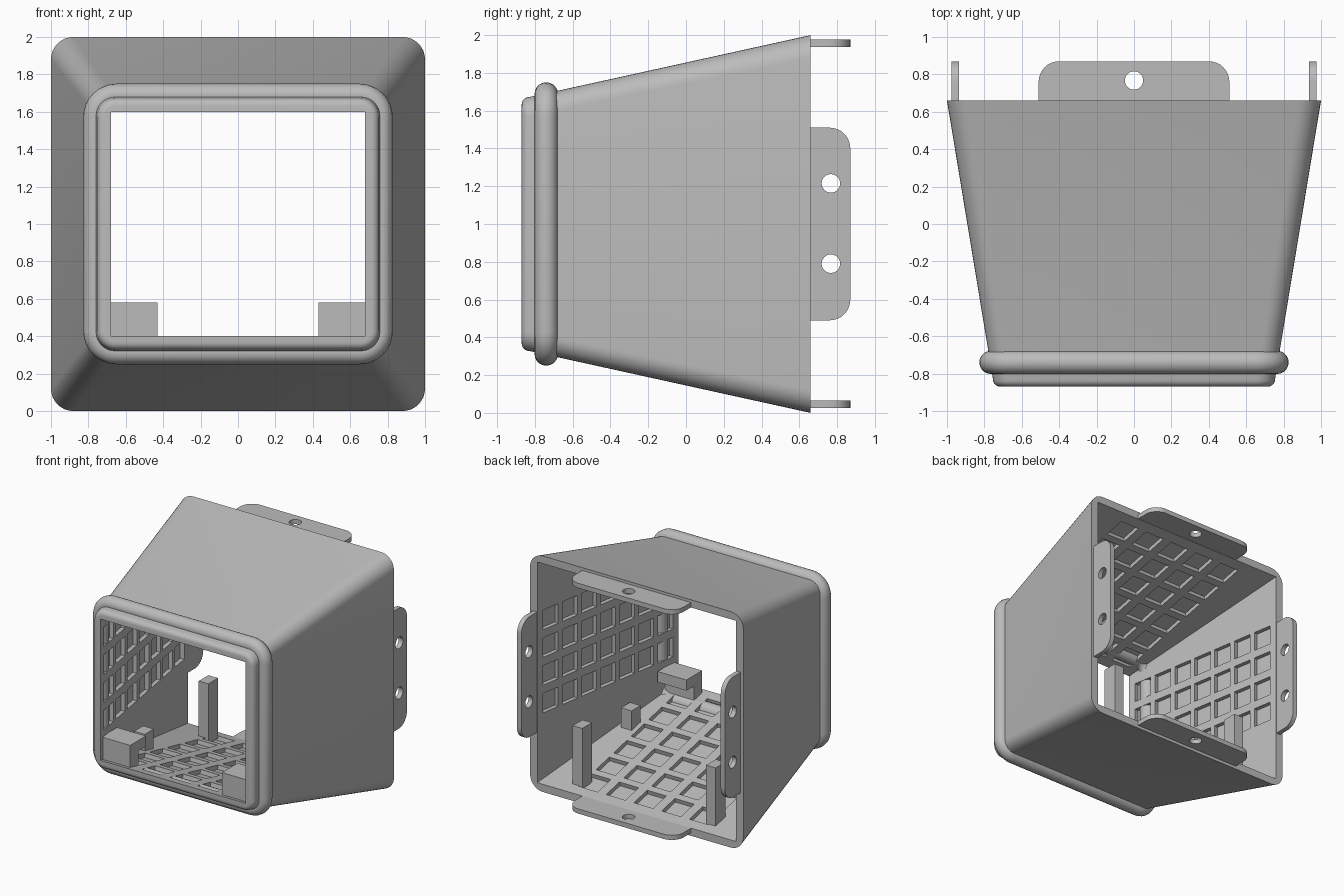
import bpy, bmesh, math
from mathutils import Matrix, Vector

if "Cube" in bpy.data.objects:
    bpy.data.objects.remove(bpy.data.objects["Cube"])

grey = bpy.data.materials.new("plain grey")
grey.use_nodes = True
grey.diffuse_color = (0.5, 0.5, 0.5, 1)
grey.node_tree.nodes["Principled BSDF"].inputs["Base Color"].default_value = (0.5, 0.5, 0.5, 1)

BACK, FRONT = 0.66, -0.87
SLOPE_X, SLOPE_Z = 0.165, 0.22


def make(name, bm, smooth=False):
    bmesh.ops.recalc_face_normals(bm, faces=bm.faces)
    mesh = bpy.data.meshes.new(name)
    bm.to_mesh(mesh)
    bm.free()
    mesh.materials.append(grey)
    obj = bpy.data.objects.new(name, mesh)
    bpy.context.collection.objects.link(obj)
    if smooth:
        smooth_shade(obj)
    return obj


def activate(obj):
    bpy.ops.object.select_all(action='DESELECT')
    obj.select_set(True)
    bpy.context.view_layer.objects.active = obj


def smooth_shade(obj):
    activate(obj)
    bpy.ops.object.shade_smooth_by_angle(angle=math.radians(30))


def cut(obj, cutter):
    mod = obj.modifiers.new("cut", 'BOOLEAN')
    mod.operation = 'DIFFERENCE'
    mod.solver = 'EXACT'
    mod.object = cutter
    activate(obj)
    bpy.ops.object.modifier_apply(modifier=mod.name)
    bpy.data.objects.remove(cutter)


def rounded_rect(half_w, half_h, radius, y, steps=8):
    """Section across y, centred on z = 1."""
    points = []
    for q, (sx, sz) in enumerate([(1, 1), (-1, 1), (-1, -1), (1, -1)]):
        for i in range(steps + 1):
            a = math.pi / 2 * (q + i / max(steps, 1))
            points.append((sx * (half_w - radius) + radius * math.cos(a), y,
                           1 + sz * (half_h - radius) + radius * math.sin(a)))
    return points


def loft(sections, closed=False):
    bm = bmesh.new()
    loops = [[bm.verts.new(p) for p in s] for s in sections]
    pairs = list(zip(loops, loops[1:]))
    if closed:
        pairs.append((loops[-1], loops[0]))
    else:
        bm.faces.new(loops[0])
        bm.faces.new(loops[-1])
    for a, b in pairs:
        for i in range(len(a)):
            j = (i + 1) % len(a)
            bm.faces.new((a[i], a[j], b[j], b[i]))
    return bm


def add_box(bm, x, y, z):
    size = Matrix.Diagonal((x[1] - x[0], y[1] - y[0], z[1] - z[0], 1))
    middle = Matrix.Translation((sum(x) / 2, sum(y) / 2, sum(z) / 2))
    bmesh.ops.create_cube(bm, size=1, matrix=middle @ size)


# Tapered shell with a rounded front lip
FILLET = 0.04
sections = [rounded_rect(1, 1, 0.12, BACK)]
depth = BACK - FRONT - FILLET
for i in range(7):
    a = math.pi / 2 * i / 6
    inset = FILLET * (1 - math.cos(a))
    sections.append(rounded_rect(1 - SLOPE_X * depth - inset, 1 - SLOPE_Z * depth - inset,
                                 0.1 - inset, FRONT + FILLET * (1 - math.sin(a))))
shell = make("shell", loft(sections))


# Sharp-cornered cavity through the shell
def inner_w(d):
    return 0.932 - SLOPE_X * d


def inner_h(d):
    return 0.935 - SLOPE_Z * d


cavity = [rounded_rect(inner_w(d), inner_h(d), 0, BACK - d, 0) for d in (-0.05, 1.6)]
cut(shell, make("cavity_cutter", loft(cavity)))

# Square pockets sunk into the four inner walls
pockets = bmesh.new()


def pocket(center, along, across, size):
    along, across = Vector(along).normalized(), Vector(across)
    frame = Matrix((along, across, along.cross(across))).transposed().to_4x4()
    bmesh.ops.create_cube(pockets, size=1, matrix=Matrix.Translation(center) @ frame
                          @ Matrix.Diagonal((size, size, 0.07, 1)))


for s in (-1, 1):
    for col in range(7):
        d = 0.145 + 0.207 * col
        for row in range(4):
            pocket((s * inner_w(d), BACK - d, 1.07 + 0.235 * (row - 1.5)),
                   (-s * SLOPE_X, -1, 0), (0, 0, 1), 0.165)
    for row in range(6):
        d = 0.18 + 0.235 * row
        for col in range(-2, 3):
            pocket((0.26 * col, BACK - d, 1 + s * inner_h(d)),
                   (0, -1, -s * SLOPE_Z), (1, 0, 0), 0.18)
cut(shell, make("pocket_cutter", pockets))
smooth_shade(shell)

# Round bead around the front
bead = []
for i in range(20):
    a = math.tau * i / 20
    o = 0.062 * math.cos(a)
    bead.append(rounded_rect(0.765 + o, 0.688 + o, 0.115 + o, -0.74 + 0.062 * math.sin(a)))
make("front_bead", loft(bead, closed=True), True)


# Mounting tabs with screw holes
def tab(name, place, holes):
    bm = bmesh.new()
    outline = [(-0.51, 0), (0.51, 0)]
    for cx, start in ((0.4, 0), (-0.4, math.pi / 2)):
        for i in range(9):
            a = start + math.pi / 2 * i / 8
            outline.append((cx + 0.11 * math.cos(a), 0.1 + 0.11 * math.sin(a)))
    face = bm.faces.new([bm.verts.new((u, v, -0.02)) for u, v in outline])
    top = bmesh.ops.extrude_face_region(bm, geom=[face])["geom"]
    bmesh.ops.translate(bm, vec=(0, 0, 0.04),
                        verts=[g for g in top if isinstance(g, bmesh.types.BMVert)])
    obj = make(name, bm)
    drill = bmesh.new()
    for u in holes:
        bmesh.ops.create_cone(drill, cap_ends=True, segments=32, radius1=0.049, radius2=0.049,
                              depth=0.2, matrix=Matrix.Translation((u, 0.107, 0)))
    cut(obj, make("drill_cutter", drill))
    obj.data.transform(place)
    smooth_shade(obj)


upright = Matrix.Rotation(-math.pi / 2, 4, 'Y')
tab("top_tab", Matrix.Translation((0, BACK, 1.957)), [0])
tab("bottom_tab", Matrix.Translation((0, BACK, 0.045)), [0])
for s, side in ((1, "left"), (-1, "right")):
    tab(side + "_tab", Matrix.Translation((s * 0.955, BACK, 1)) @ upright, [-0.21, 0.215])

# Inner supports, mirrored on both sides
for s, side in ((1, "left"), (-1, "right")):
    parts = {
        "front_bracket_slab": ((0.43, 0.7), (-0.83, -0.62), (0.49, 0.58)),
        "front_bracket_leg": ((0.43, 0.7), (-0.83, -0.72), (0.36, 0.49)),
        "floor_block": ((0.65, 0.75), (-0.32, -0.2), (0.24, 0.42)),
        "rear_post": ((0.58, 0.67), (0.43, 0.56), (0.07, 0.58)),
    }
    for name, (x, y, z) in parts.items():
        bm = bmesh.new()
        add_box(bm, sorted(s * v for v in x), y, z)
        make(side + "_" + name, bm)
